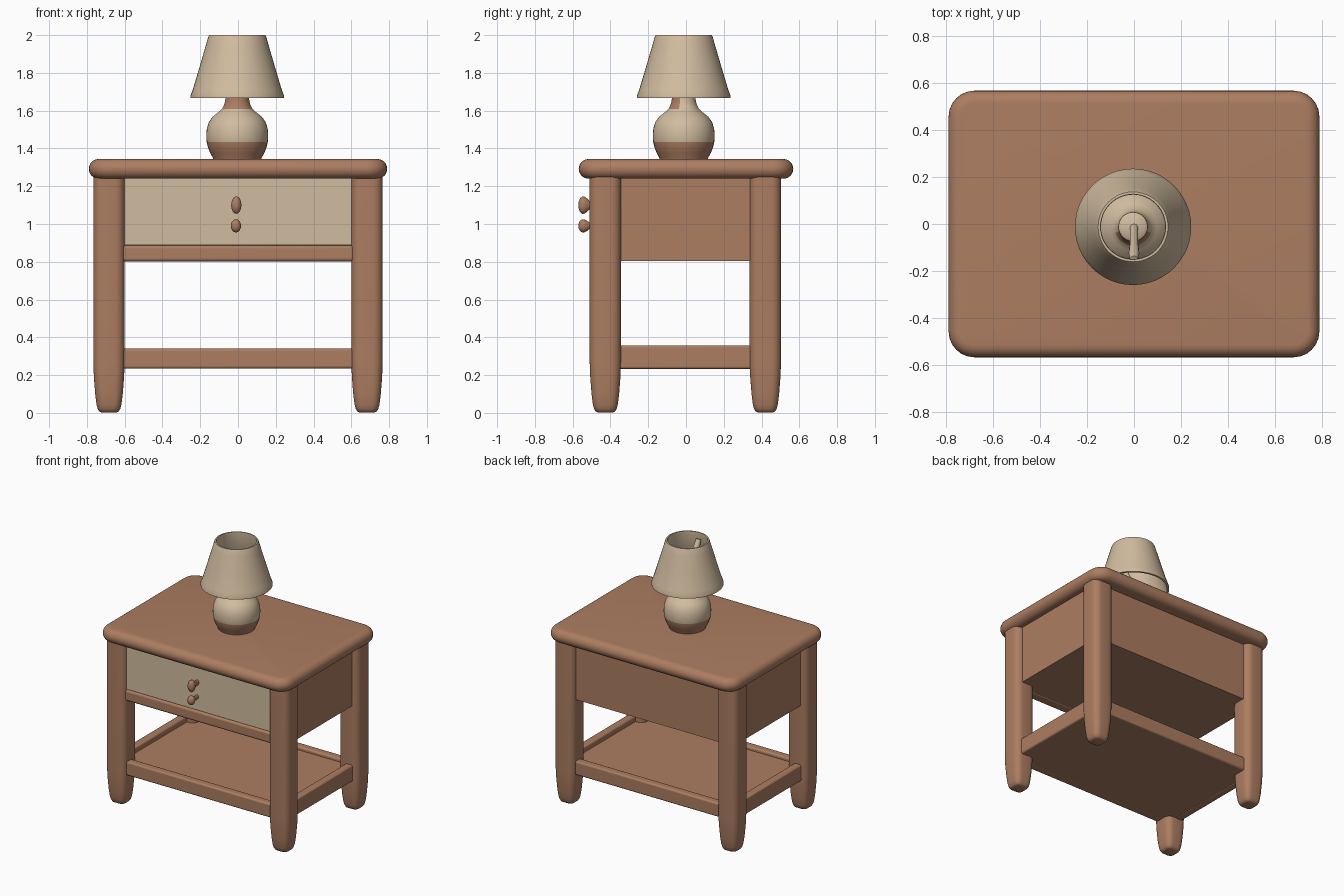
import bpy, bmesh, math
from mathutils import Vector, Matrix

if "Cube" in bpy.data.objects:
    bpy.data.objects.remove(bpy.data.objects["Cube"])


def material(name, rgb):
    m = bpy.data.materials.new(name)
    m.diffuse_color = (*rgb, 1)
    m.use_nodes = True
    m.node_tree.nodes["Principled BSDF"].inputs["Base Color"].default_value = m.diffuse_color
    return m


WOOD = material("warm brown wood", (0.413, 0.205, 0.12))
CREAM = material("cream", (0.64, 0.505, 0.35))


def finish(name, bm, mats, angle=35, bevel=0):
    bmesh.ops.recalc_face_normals(bm, faces=bm.faces[:])
    me = bpy.data.meshes.new(name)
    bm.to_mesh(me)
    bm.free()
    ob = bpy.data.objects.new(name, me)
    bpy.context.collection.objects.link(ob)
    for m in mats:
        me.materials.append(m)
    if bevel:
        b = ob.modifiers.new("soft edges", 'BEVEL')
        b.width, b.segments = bevel, 3
    bpy.ops.object.select_all(action='DESELECT')
    bpy.context.view_layer.objects.active = ob
    ob.select_set(True)
    bpy.ops.object.shade_smooth_by_angle(angle=math.radians(angle))
    return ob


def box(name, lo, hi, mat=WOOD, bevel=0):
    bm = bmesh.new()
    lo, hi = Vector(lo), Vector(hi)
    bmesh.ops.create_cube(bm, size=1, matrix=Matrix.Translation((lo + hi) / 2)
                          @ Matrix.Diagonal((*(hi - lo), 1)))
    return finish(name, bm, [mat], bevel=bevel)


def skin(bm, rings, cap=True):
    n = len(rings[0])
    for a, b in zip(rings, rings[1:]):
        for i in range(n):
            j = (i + 1) % n
            bm.faces.new((a[i], a[j], b[j], b[i]))
    if cap:
        bm.faces.new(rings[0])
        bm.faces.new(rings[-1])


def rounded_loft(name, centre, sections, mat=WOOD, seg=6):
    """Stack of rounded rectangles: (half x, half y, corner radius, z)."""
    bm = bmesh.new()
    rings = []
    for hx, hy, r, z in sections:
        ring = []
        for q, (sx, sy) in enumerate(((1, 1), (-1, 1), (-1, -1), (1, -1))):
            for k in range(seg + 1):
                a = math.pi / 2 * (q + k / seg)
                ring.append(bm.verts.new((centre[0] + sx * (hx - r) + r * math.cos(a),
                                          centre[1] + sy * (hy - r) + r * math.sin(a), z)))
        rings.append(ring)
    skin(bm, rings)
    return finish(name, bm, [mat], 50)


def lathe(name, profile, matrix, mats, rule=None, n=40, cap=True, closed=False):
    bm = bmesh.new()
    rings = [[bm.verts.new((r * math.cos(2 * math.pi * i / n),
                            r * math.sin(2 * math.pi * i / n), z)) for i in range(n)]
             for r, z in profile]
    if closed:
        rings.append(rings[0])
    skin(bm, rings, cap and not closed)
    bmesh.ops.transform(bm, matrix=matrix, verts=bm.verts[:])
    if rule:
        for f in bm.faces:
            f.material_index = rule(f.calc_center_median())
    return finish(name, bm, mats, 45)


# Table top with round edge
R = 0.052
edge = []
for k in range(13):
    a = math.pi * (k / 12 - 0.5)
    d = R * (1 - math.cos(a))
    edge.append((0.79 - d, 0.568 - d, 0.11 - d, 1.292 + R * math.sin(a)))
rounded_loft("table_top", (0, 0), edge)

# Four tapered legs
for sx, side in ((-1, "left"), (1, "right")):
    for y, end in ((-0.427, "front"), (0.42, "back")):
        rounded_loft(f"{end}_{side}_leg", (sx * 0.683, y),
                     [(h, h, h * 0.6, z) for h, z in
                      ((0.042, 0.003), (0.052, 0.008), (0.06, 0.022), (0.066, 0.045),
                       (0.073, 0.1), (0.08, 0.19), (0.083, 0.27), (0.083, 1.26))])

# Drawer case, front rail and drawer front
box("drawer_case", (-0.72, -0.465, 0.805), (0.72, 0.46, 1.26))
box("drawer_rail", (-0.65, -0.482, 0.802), (0.65, -0.40, 0.885), bevel=0.015)
box("drawer_front", (-0.602, -0.474, 0.89), (0.602, -0.464, 1.245), CREAM)

# Drawer knobs
for name, x, z, stretch in (("upper_knob", -0.009, 1.1, 1.45), ("lower_knob", -0.011, 0.99, 1.1)):
    M = (Matrix.Translation((x, -0.465, z)) @ Matrix.Diagonal((0.85, 1, stretch, 1))
         @ Matrix.Rotation(math.pi / 2, 4, 'X'))
    lathe(name, [(0.015, 0), (0.014, 0.045), (0.022, 0.055), (0.031, 0.072),
                 (0.032, 0.084), (0.024, 0.097), (0.01, 0.104)], M, [WOOD], n=16)

# Lower shelf with raised rim
box("shelf_board", (-0.71, -0.455, 0.236), (0.71, 0.45, 0.315))
for y0, y1, end in ((-0.475, -0.415, "front"), (0.405, 0.465, "back")):
    box(f"shelf_{end}_rail", (-0.66, y0, 0.235), (0.66, y1, 0.34), bevel=0.012)
for x0, x1, side in ((-0.725, -0.665, "left"), (0.665, 0.725, "right")):
    box(f"shelf_{side}_rail", (x0, -0.41, 0.233), (x1, 0.40, 0.357), bevel=0.012)

# Lamp base: brown foot and front of the neck, cream body
lamp = Matrix.Translation((-0.004, -0.012, 0))
lathe("lamp_base", [(0.125, 1.335), (0.13, 1.352), (0.143, 1.375), (0.155, 1.405),
                    (0.162, 1.435), (0.164, 1.47), (0.161, 1.505), (0.15, 1.54),
                    (0.13, 1.568), (0.1, 1.592), (0.08, 1.61), (0.07, 1.63),
                    (0.064, 1.65), (0.062, 1.685), (0.05, 1.695)], lamp, [CREAM, WOOD],
      lambda c: int(c.z < 1.43 or (1.62 < c.z < 1.69 and c.y < -0.03)))

# Hollow lamp shade
lathe("lamp_shade", [(0.248, 1.668), (0.248, 1.678), (0.236, 1.71), (0.2, 1.83), (0.165, 1.95),
                     (0.153, 1.992), (0.149, 2.0), (0.139, 2.0), (0.137, 1.99),
                     (0.186, 1.83), (0.223, 1.705), (0.234, 1.668)],
      lamp, [CREAM], n=48, closed=True)

# Slanted holder from neck to shade
p, q = Vector((0, -0.012, 1.68)), Vector((0, -0.152, 1.95))
M = Matrix.Translation(p) @ (q - p).to_track_quat('Z', 'Y').to_matrix().to_4x4()
L = (q - p).length
lathe("shade_holder", [(0.018, 0), (0.018, L * 0.5), (0.023, L * 0.8), (0.018, L)],
      M, [CREAM], n=12)
